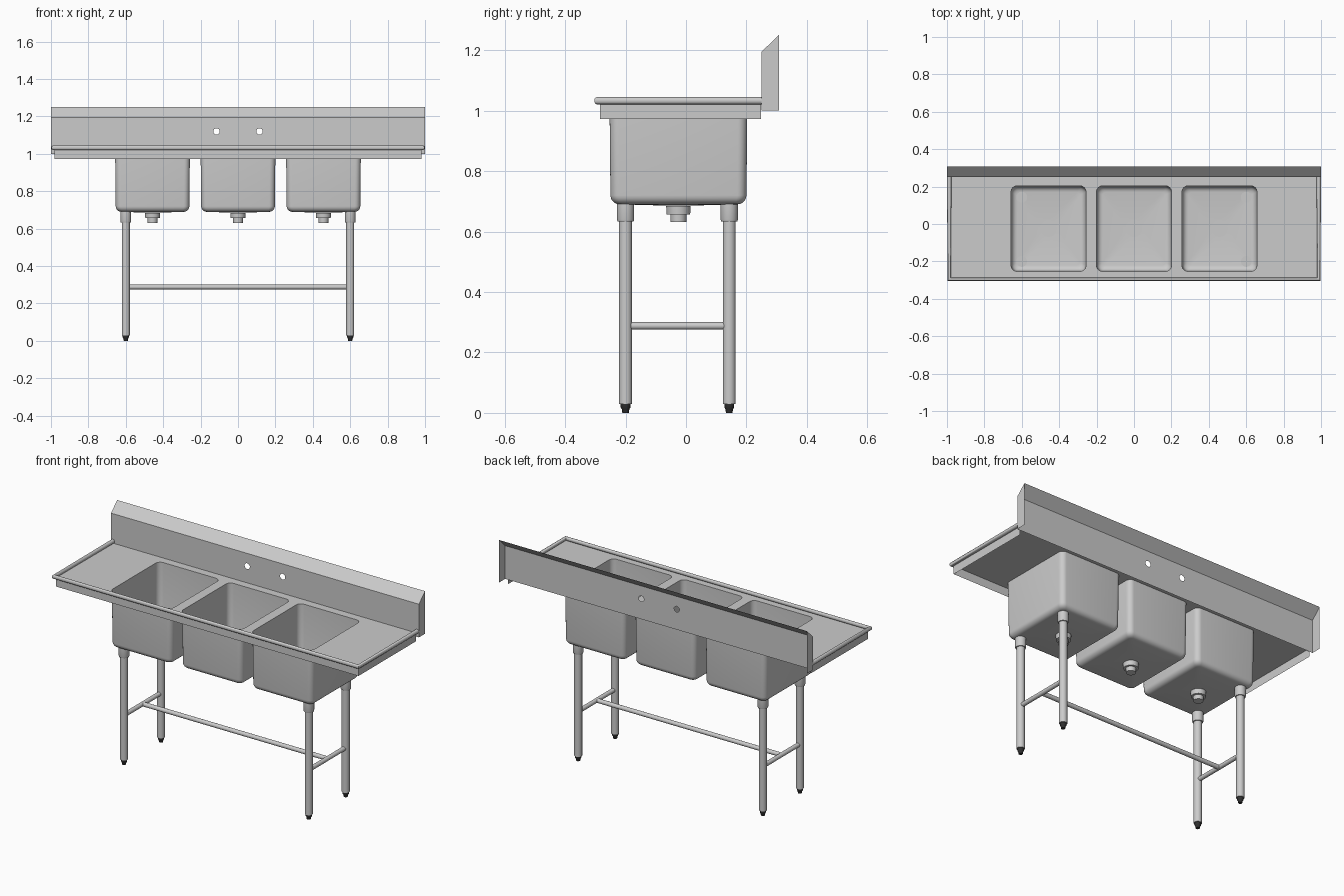
import bpy, bmesh
from math import sin, cos, pi, radians
from mathutils import Vector

if "Cube" in bpy.data.objects:
    bpy.data.objects.remove(bpy.data.objects["Cube"])

DECK_Z = 1.022
BOWL_X = (-0.457, 0.0, 0.457)
BOWL_Y, BOWL_HX, BOWL_HY = -0.025, 0.2, 0.228
SEG = 6


def finish(name, bm, smooth=True, normals=True):
    if normals:
        bmesh.ops.recalc_face_normals(bm, faces=bm.faces[:])
    me = bpy.data.meshes.new(name)
    bm.to_mesh(me)
    bm.free()
    ob = bpy.data.objects.new(name, me)
    bpy.context.collection.objects.link(ob)
    if smooth:
        bpy.ops.object.select_all(action='DESELECT')
        ob.select_set(True)
        bpy.context.view_layer.objects.active = ob
        bpy.ops.object.shade_smooth_by_angle(angle=radians(35))
    return ob


def rounded_rect(cx, cy, hx, hy, r):
    pts = []
    for c, (sx, sy) in enumerate([(1, 1), (-1, 1), (-1, -1), (1, -1)]):
        for j in range(SEG + 1):
            a = pi / 2 * (c + j / SEG)
            pts.append((cx + sx * (hx - r) + r * cos(a), cy + sy * (hy - r) + r * sin(a)))
    return pts


def circle(cx, cy, r, n):
    return [(cx + r * cos(2 * pi * (i + 0.5) / n), cy + r * sin(2 * pi * (i + 0.5) / n)) for i in range(n)]


def sheet(name, loops, place, normal):
    """Flat sheet: first loop is the outline, the rest are holes."""
    bm = bmesh.new()
    for loop in loops:
        vs = [bm.verts.new(place(*p)) for p in loop]
        for a, b in zip(vs, vs[1:] + vs[:1]):
            bm.edges.new((a, b))
    bmesh.ops.triangle_fill(bm, edges=bm.edges[:], use_beauty=True, normal=normal)
    for f in bm.faces:
        f.normal_update()
        if f.normal.dot(Vector(normal)) < 0:
            f.normal_flip()
    return finish(name, bm, smooth=False, normals=False)


def loft(name, rings):
    bm = bmesh.new()
    rows = [[bm.verts.new(p) for p in ring] for ring in rings]
    for a, b in zip(rows, rows[1:]):
        for i in range(len(a)):
            k = (i + 1) % len(a)
            bm.faces.new((a[i], a[k], b[k], b[i]))
    return bm


def lathe(name, profile, x, y, n=24, caps=True):
    bm = loft(name, [[(px, py, z) for px, py in circle(x, y, r, n)] for r, z in profile])
    if caps:
        bmesh.ops.holes_fill(bm, edges=bm.edges[:], sides=0)
    return finish(name, bm)


def rod(name, p, q, r, n=20):
    p, q = Vector(p), Vector(q)
    bm = bmesh.new()
    bmesh.ops.create_cone(bm, cap_ends=True, segments=n, radius1=r, radius2=r, depth=(q - p).length)
    rot = (q - p).to_track_quat('Z', 'Y').to_matrix()
    for v in bm.verts:
        v.co = rot @ v.co + (p + q) / 2
    return finish(name, bm)


# Drainboard top with three bowl openings
outline = [(-0.988, -0.295), (0.988, -0.295), (0.988, 0.25), (-0.988, 0.25)]
openings = [rounded_rect(x, BOWL_Y, BOWL_HX, BOWL_HY, 0.03) for x in BOWL_X]
sheet("drainboard", [outline] + openings, lambda x, y: (x, y, DECK_Z), (0, 0, 1))

# Rolled rim around the front and sides
cu = bpy.data.curves.new("rolled_rim", 'CURVE')
cu.dimensions = '3D'
cu.bevel_depth, cu.bevel_resolution, cu.use_fill_caps = 0.012, 4, True
sp = cu.splines.new('POLY')
path = [(-0.988, 0.25), (-0.988, -0.295), (0.988, -0.295), (0.988, 0.25)]
sp.points.add(len(path) - 1)
for pt, (x, y) in zip(sp.points, path):
    pt.co = (x, y, 1.033, 1)
rim = bpy.data.objects.new("rolled_rim", cu)
bpy.context.collection.objects.link(rim)
bpy.ops.object.select_all(action='DESELECT')
rim.select_set(True)
bpy.context.view_layer.objects.active = rim
bpy.ops.object.convert(target='MESH')
bpy.ops.object.shade_smooth_by_angle(angle=radians(35))

# Apron hanging below the drainboard on the front and sides
bm = bmesh.new()
corners = [(-0.982, 0.248), (-0.982, -0.285), (0.982, -0.285), (0.982, 0.248)]
low = [bm.verts.new((x, y, 0.973)) for x, y in corners]
top = [bm.verts.new((x, y, DECK_Z)) for x, y in corners]
for i in range(3):
    bm.faces.new((low[i], low[i + 1], top[i + 1], top[i]))
finish("apron", bm, smooth=False, normals=False)

# Backsplash: pierced front sheet, sloped top, end caps, open back
sheet("backsplash_front",
      [[(-1, 1.0), (1, 1.0), (1, 1.195), (-1, 1.195)]] + [circle(x, 1.12, 0.017, 20) for x in (-0.115, 0.115)],
      lambda x, z: (x, 0.25, z), (0, -1, 0))
sheet("backsplash_slope", [[(-1, 0), (1, 0), (1, 1), (-1, 1)]],
      lambda x, t: (x, 0.25 + 0.057 * t, 1.195 + 0.055 * t), (0, -0.69, 0.72))
cap = [(0.25, 1.0), (0.307, 1.0), (0.307, 1.25), (0.25, 1.195)]
for side, s in (("left", -1), ("right", 1)):
    sheet("backsplash_cap_" + side, [cap], lambda y, z: (s, y, z), (s, 0, 0))

# Bowls with strainers and drains
for label, x in zip(("left", "middle", "right"), BOWL_X):
    levels = [(0, 0.03, DECK_Z), (0.003, 0.03, 0.72)]
    levels += [(0.003 + 0.03 * (1 - cos(a)), 0.031 - 0.015 * (1 - cos(a)), 0.72 - 0.03 * sin(a))
               for a in [pi / 2 * i / 5 for i in range(1, 6)]]
    rings = [[(px, py, z) for px, py in rounded_rect(x, BOWL_Y, BOWL_HX - d, BOWL_HY - d, r)]
             for d, r, z in levels]
    n = 4 * (SEG + 1)
    rings.append([(px, py, 0.686) for px, py in circle(x, BOWL_Y, 0.045, n)])
    finish("bowl_" + label, loft("bowl", rings))

    holes = [circle(x + r * cos(2 * pi * i / k), BOWL_Y + r * sin(2 * pi * i / k), 0.003, 8)
             for r, k in ((0.018, 6), (0.034, 12)) for i in range(k)]
    sheet("strainer_" + label, [circle(x, BOWL_Y, 0.045, n)] + holes,
          lambda px, py: (px, py, 0.686), (0, 0, 1))
    lathe("drain_" + label, [(0.041, 0.684), (0.039, 0.656), (0.027, 0.656), (0.026, 0.631)], x, BOWL_Y)

# Legs with sockets and dark feet
dark = bpy.data.materials.new("dark_rubber")
dark.diffuse_color = (0.03, 0.03, 0.03, 1)
dark.use_nodes = True
dark.node_tree.nodes["Principled BSDF"].inputs["Base Color"].default_value = dark.diffuse_color
for side, x in (("left", -0.6), ("right", 0.6)):
    for end, y in (("front", -0.2), ("back", 0.143)):
        tag = end + "_" + side
        lathe("leg_" + tag, [(0.0215, 0.03), (0.0215, 0.65)], x, y)
        lathe("socket_" + tag, [(0.027, 0.634), (0.029, 0.64), (0.029, 0.692)], x, y)
        foot = lathe("foot_" + tag, [(0.011, 0), (0.013, 0.012), (0.017, 0.018), (0.017, 0.031)], x, y, 12)
        foot.data.materials.append(dark)
    # Side rail between front and back legs
    rod("side_rail_" + side, (x, -0.2, 0.288), (x, 0.143, 0.288), 0.0125)

# Long stretcher joining the side rails
rod("stretcher", (-0.6, -0.028, 0.288), (0.6, -0.028, 0.288), 0.0125)
